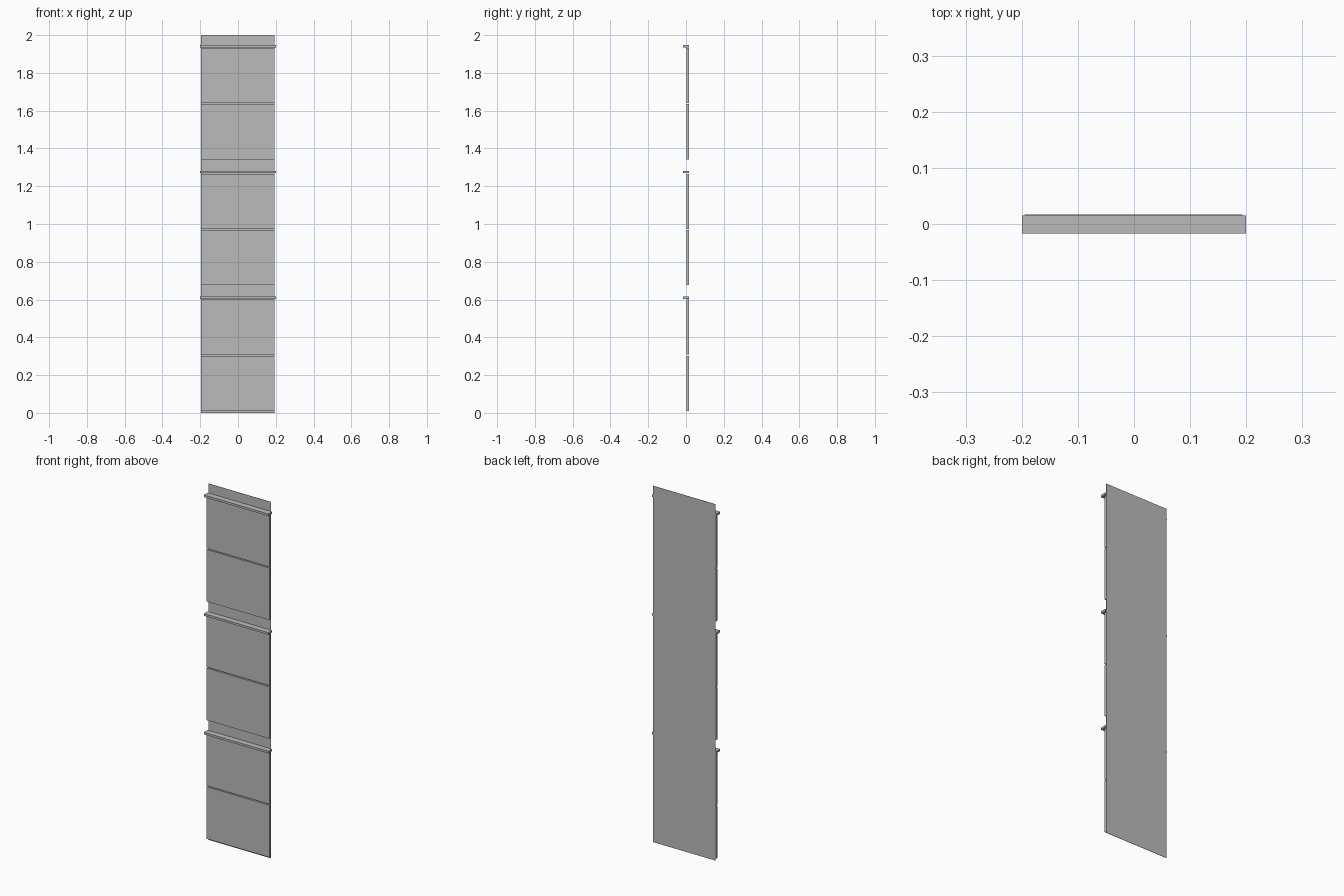
import bpy

cube = bpy.data.objects.get("Cube")
if cube:
    bpy.data.objects.remove(cube, do_unlink=True)

# One plain grey for the whole facade strip
grey = bpy.data.materials.new("plain_grey")
grey.use_nodes = True
colour = (0.5, 0.5, 0.5, 1)
grey.diffuse_color = colour
grey.node_tree.nodes["Principled BSDF"].inputs["Base Color"].default_value = colour


def box(name, x, y, z):
    """Box spanning the given (low, high) ranges."""
    spans = (x, y, z)
    bpy.ops.mesh.primitive_cube_add(size=1, location=[(a + b) / 2 for a, b in spans])
    obj = bpy.context.object
    obj.name = name
    obj.scale = [b - a for a, b in spans]
    bpy.ops.object.transform_apply(location=False, rotation=False, scale=True)
    obj.data.materials.append(grey)
    return obj


# Thin sheet behind everything
box("back_sheet", (-0.195, 0.193), (0.0155, 0.017), (0, 2))

# Each storey: two stacked panels with a narrow joint, capped by a ledge
storey_height = 0.666
for i in range(3):
    base = i * storey_height
    panel_x, panel_y = (-0.197, 0.192), (0.003, 0.0155)
    box(f"lower_panel_{i + 1}", panel_x, panel_y, (base + 0.01, base + 0.302))
    box(f"upper_panel_{i + 1}", panel_x, panel_y, (base + 0.308, base + 0.6))
    box(f"ledge_{i + 1}", (-0.2, 0.2), (-0.017, 0.0155), (base + 0.603, base + 0.615))
